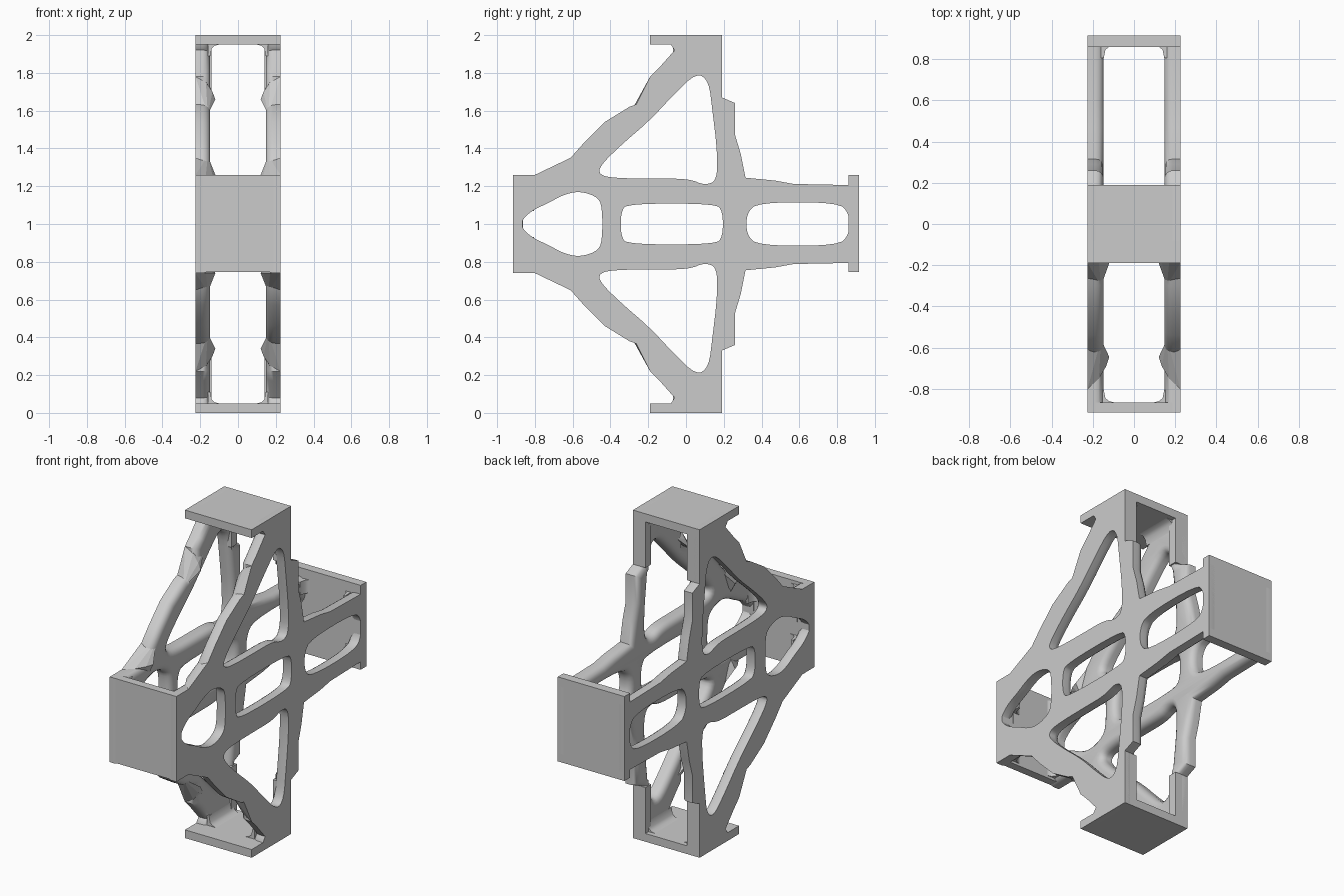
import bpy
import bmesh

cube = bpy.data.objects.get("Cube")
if cube:
    bpy.data.objects.remove(cube)

SIDE = 0.225      # half width of the whole bracket
DEPTH = 0.078     # thickness of each side frame
ROUND = 0.04      # rounding of the inner edges

grey = bpy.data.materials.new("plain grey")
grey.use_nodes = True
grey.diffuse_color = (0.6, 0.6, 0.6, 1)
grey.node_tree.nodes["Principled BSDF"].inputs["Base Color"].default_value = (0.6, 0.6, 0.6, 1)


def finish(name, bm, mirror=(False, False, False), smooth=True):
    """Turn a bmesh, drawn around mid height, into a named part."""
    bmesh.ops.recalc_face_normals(bm, faces=bm.faces)
    mesh = bpy.data.meshes.new(name)
    bm.to_mesh(mesh)
    bm.free()
    mesh.materials.clear()
    mesh.materials.append(grey)
    obj = bpy.data.objects.new(name, mesh)
    bpy.context.collection.objects.link(obj)
    obj.location.z = 1
    if smooth:
        bpy.ops.object.select_all(action='DESELECT')
        obj.select_set(True)
        bpy.context.view_layer.objects.active = obj
        bpy.ops.object.shade_smooth_by_angle(angle=0.7)
    if any(mirror):
        mod = obj.modifiers.new("mirror", 'MIRROR')
        mod.use_axis = mirror
        mod.use_mirror_merge = False
    return obj


def hull(name, points, mirror):
    bm = bmesh.new()
    for p in points:
        bm.verts.new(p)
    bmesh.ops.convex_hull(bm, input=bm.verts)
    return finish(name, bm, mirror, smooth=False)


def box(name, x, y, z, mirror=(False, False, False)):
    return hull(name, [(a, b, c) for a in x for b in y for c in z], mirror)


def prism(name, start, end, mirror):
    """Join two matching outlines into a closed bar."""
    bm = bmesh.new()
    a = [bm.verts.new(p) for p in start]
    b = [bm.verts.new(p) for p in end]
    bm.faces.new(a)
    bm.faces.new(b[::-1])
    for i in range(len(a)):
        j = (i + 1) % len(a)
        bm.faces.new((a[i], b[i], b[j], a[j]))
    return finish(name, bm, mirror)


def soften(points, rounds=2):
    """Cut the corners of a closed outline."""
    for _ in range(rounds):
        out = []
        for (ax, ay), (bx, by) in zip(points, points[1:] + points[:1]):
            out += [(ax * .75 + bx * .25, ay * .75 + by * .25),
                    (ax * .25 + bx * .75, ay * .25 + by * .75)]
        points = out
    return points


def flip(points):
    return [(y, -z) for y, z in reversed(points)]


def rounded_window(y0, y1, h, r=0.04):
    return [(y0, -h + r), (y0 + r, -h), (y1 - r, -h), (y1, -h + r),
            (y1, h - r), (y1 - r, h), (y0 + r, h), (y0, h - r)]


# Side frame outline and its openings, as (y, z) from mid height
upper = [(-.915, .26), (-.645, .26), (-.62, .34), (-.54, .43), (-.43, .54),
         (-.30, .62), (-.19, .66), (-.19, .78), (-.14, .83), (-.06, .92),
         (-.08, .95), (-.08, 1), (.19, 1), (.19, .67), (.26, .64), (.26, .47),
         (.29, .37), (.315, .245), (.47, .23), (.57, .212), (.915, .205)]
triangle = [(.055, .80), (-.06, .69), (-.195, .545), (-.33, .43), (-.455, .31),
            (-.46, .26), (-.38, .243), (-.18, .24), (.015, .24), (.10, .205),
            (.165, .23), (.165, .39), (.14, .60), (.12, .76)]
eye = [(-.87, .02), (-.81, .075), (-.73, .11), (-.65, .155), (-.56, .175),
       (-.46, .14), (-.443, .07)]
outlines = [upper + flip(upper), soften(triangle), soften(flip(triangle)),
            soften(eye + flip(eye)),
            soften(rounded_window(-.345, .195, .108)),
            soften(rounded_window(.32, .865, .115, .06))]

# Draw the frame as a filled curve with rounded edges
curve = bpy.data.curves.new("frame_profile", 'CURVE')
curve.dimensions = '2D'
curve.fill_mode = 'BOTH'
curve.extrude = DEPTH - ROUND
curve.bevel_depth = ROUND
curve.bevel_resolution = 3
curve.offset = -ROUND
for outline in outlines:
    spline = curve.splines.new('POLY')
    spline.points.add(len(outline) - 1)
    for point, (y, z) in zip(spline.points, outline):
        point.co = (y, z, 0, 1)
    spline.use_cyclic_u = True
helper = bpy.data.objects.new("frame_profile", curve)
bpy.context.collection.objects.link(helper)
bpy.context.view_layer.update()
graph = bpy.context.evaluated_depsgraph_get()
raw = bpy.data.meshes.new_from_object(helper.evaluated_get(graph))
bpy.data.objects.remove(helper)

# Keep the inner half, close its flat outer face and mirror it
bm = bmesh.new()
bm.from_mesh(raw)
bpy.data.meshes.remove(raw)
for v in bm.verts:
    v.co = (v.co.z + SIDE, v.co.x, v.co.y)
bmesh.ops.remove_doubles(bm, verts=bm.verts, dist=0.0001)
bmesh.ops.bisect_plane(bm, geom=bm.verts[:] + bm.edges[:] + bm.faces[:],
                       plane_co=(SIDE, 0, 0), plane_no=(1, 0, 0), clear_outer=True)
rim = [e for e in bm.edges if all(abs(v.co.x - SIDE) < 0.0001 for v in e.verts)]
bmesh.ops.triangle_fill(bm, edges=rim, use_beauty=True, normal=(1, 0, 0))
finish("side_frames", bm, (True, False, False))

# End plates
wide = (-SIDE, SIDE)
box("top_plate", wide, (-.19, .19), (.95, 1))
box("bottom_plate", wide, (-.19, .19), (-1, -.95))
box("front_plate", wide, (-.915, -.865), (-.255, .26))
box("back_plate", wide, (.86, .915), (-.255, .26))

# Flat posts at the back of the upper and lower ends
ALL = (True, False, True)
box("back_posts", (.14, SIDE), (.135, .19), (.67, .97), ALL)

# Thick arm joints with flat cut faces
hull("upper_arm_joints",
     [(SIDE, -.19, .78), (SIDE, -.19, .66), (.12, -.19, .66), (.135, -.19, .70),
      (.17, -.19, .75), (.16, -.30, .58), (SIDE, -.28, .60), (.155, -.11, .74)], ALL)
hull("front_arm_joints",
     [(SIDE, -.80, .26), (SIDE, -.645, .26), (.12, -.645, .26), (.135, -.69, .26),
      (.17, -.75, .26), (.16, -.56, .36), (SIDE, -.57, .37), (.155, -.64, .19)], ALL)

# Hollow fillets where the frames meet the plates: (x, distance from the end)
fillet = [(.16, .04), (.10, .04), (.10, .05), (.123, .056), (.139, .071),
          (.147, .11), (.16, .11)]
prism("end_fillets", [(x, -.07, 1 - d) for x, d in fillet],
      [(x, .16, 1 - d) for x, d in fillet], ALL)
for name, sign, low, high in (("front_fillets", -1, .07, .24), ("back_fillets", 1, .12, .20)):
    prism(name, [(x, sign * (.915 - d), low) for x, d in fillet],
          [(x, sign * (.915 - d), high) for x, d in fillet], ALL)
